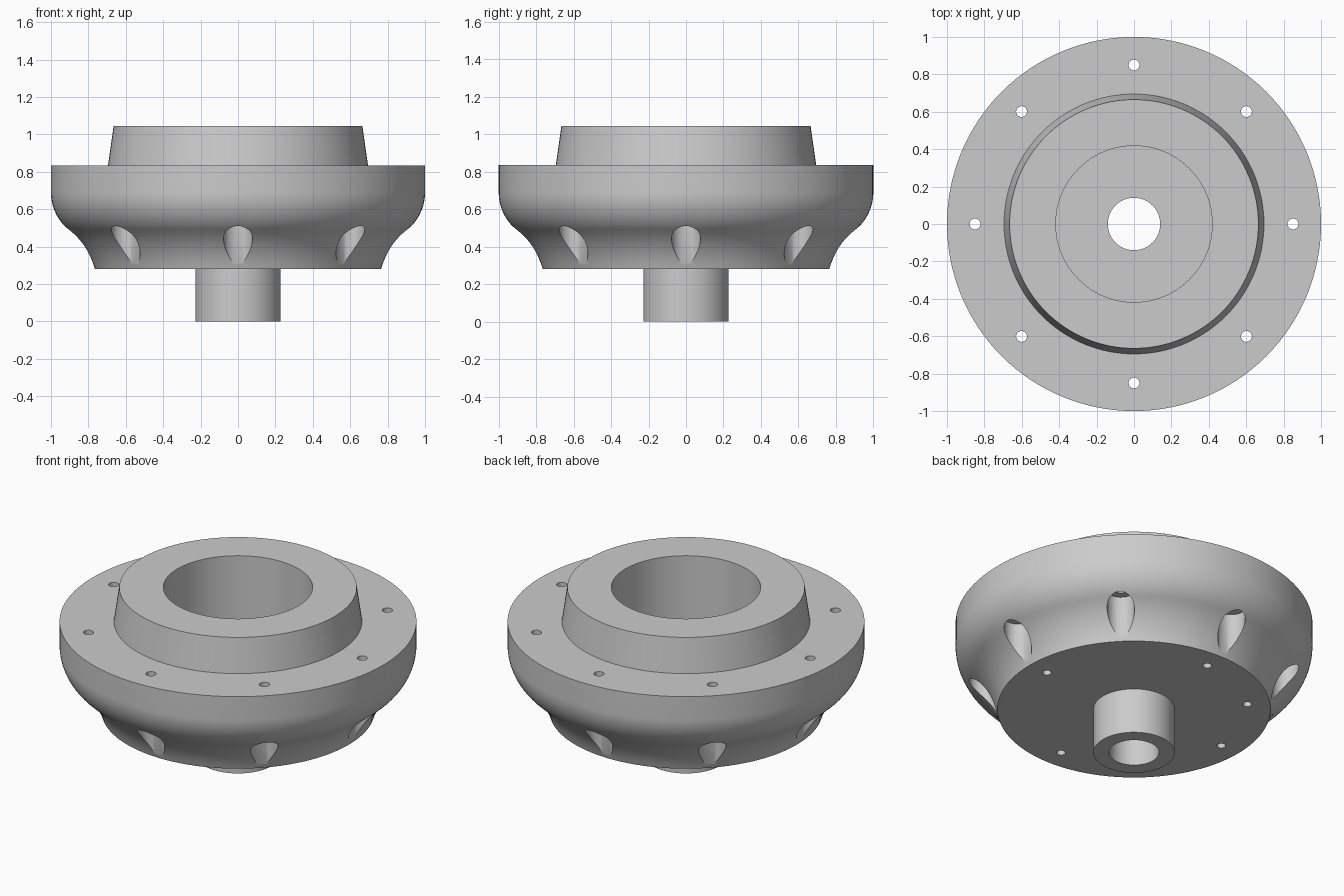
import bpy, bmesh
from math import cos, sin, radians, pi

if "Cube" in bpy.data.objects:
    bpy.data.objects.remove(bpy.data.objects["Cube"])

SEG = 128


def arc(cx, cz, r, a0, a1, n):
    """Points on an arc in the radius/height plane, angles in degrees."""
    out = []
    for i in range(n + 1):
        a = radians(a0 + (a1 - a0) * i / n)
        out.append((cx + r * cos(a), cz + r * sin(a)))
    return out


def lathe(name, profile):
    """Revolve a closed (radius, height) profile around z."""
    bm = bmesh.new()
    rings = [[bm.verts.new((r * cos(2 * pi * s / SEG), r * sin(2 * pi * s / SEG), z))
              for s in range(SEG)] for r, z in profile]
    for i, a in enumerate(rings):
        b = rings[(i + 1) % len(rings)]
        for s in range(SEG):
            t = (s + 1) % SEG
            bm.faces.new((a[s], a[t], b[t], b[s]))
    bmesh.ops.recalc_face_normals(bm, faces=bm.faces)
    me = bpy.data.meshes.new(name)
    bm.to_mesh(me)
    bm.free()
    ob = bpy.data.objects.new(name, me)
    bpy.context.collection.objects.link(ob)
    return ob


def drill(target, name, angles, ring, radius, z0, z1, sides):
    """Cut vertical holes spaced on a ring."""
    bm = bmesh.new()
    for deg in angles:
        a = radians(deg)
        new = bmesh.ops.create_cone(bm, cap_ends=True, segments=sides,
                                    radius1=radius, radius2=radius, depth=z1 - z0)
        bmesh.ops.translate(bm, verts=new["verts"],
                            vec=(ring * cos(a), ring * sin(a), (z0 + z1) / 2))
    me = bpy.data.meshes.new(name)
    bm.to_mesh(me)
    bm.free()
    cutter = bpy.data.objects.new(name, me)
    bpy.context.collection.objects.link(cutter)
    cutter.hide_render = True
    mod = target.modifiers.new(name, "BOOLEAN")
    mod.operation, mod.solver, mod.object = "DIFFERENCE", "EXACT", cutter
    bpy.context.view_layer.objects.active = target
    bpy.ops.object.modifier_apply(modifier=mod.name)
    bpy.data.objects.remove(cutter)


# Hub body: spigot, flared underside, rim, tapered neck, counterbore
profile = [(0.14, 0), (0.228, 0), (0.228, 0.28)]
profile += arc(1.176, 0.1574, 0.429, 163.4, 129.2, 10)      # concave flare
profile += arc(0.742, 0.69, 0.258, -50.8, 0, 14)[1:]        # rounded shoulder
profile += [(1.0, 0.835), (0.695, 0.835), (0.665, 1.045),
            (0.418, 1.045), (0.418, 0.45), (0.14, 0.45)]
hub = lathe("flanged_hub", profile)

# Eight bolt holes with screw-head pockets breaking out of the flare
eighths = [45 * i for i in range(8)]
drill(hub, "head_pockets", eighths, 0.85, 0.077, 0.2, 0.56, 40)
drill(hub, "bolt_holes", eighths, 0.85, 0.029, 0.4, 0.95, 24)

# Blind holes in the underside: four bolts and one locating pin
drill(hub, "underside_holes", [0, 90, 135, 180, 270], 0.637, 0.025, 0.2, 0.45, 24)

bpy.ops.object.select_all(action="DESELECT")
hub.select_set(True)
bpy.context.view_layer.objects.active = hub
bpy.ops.object.shade_smooth_by_angle(angle=radians(30))
